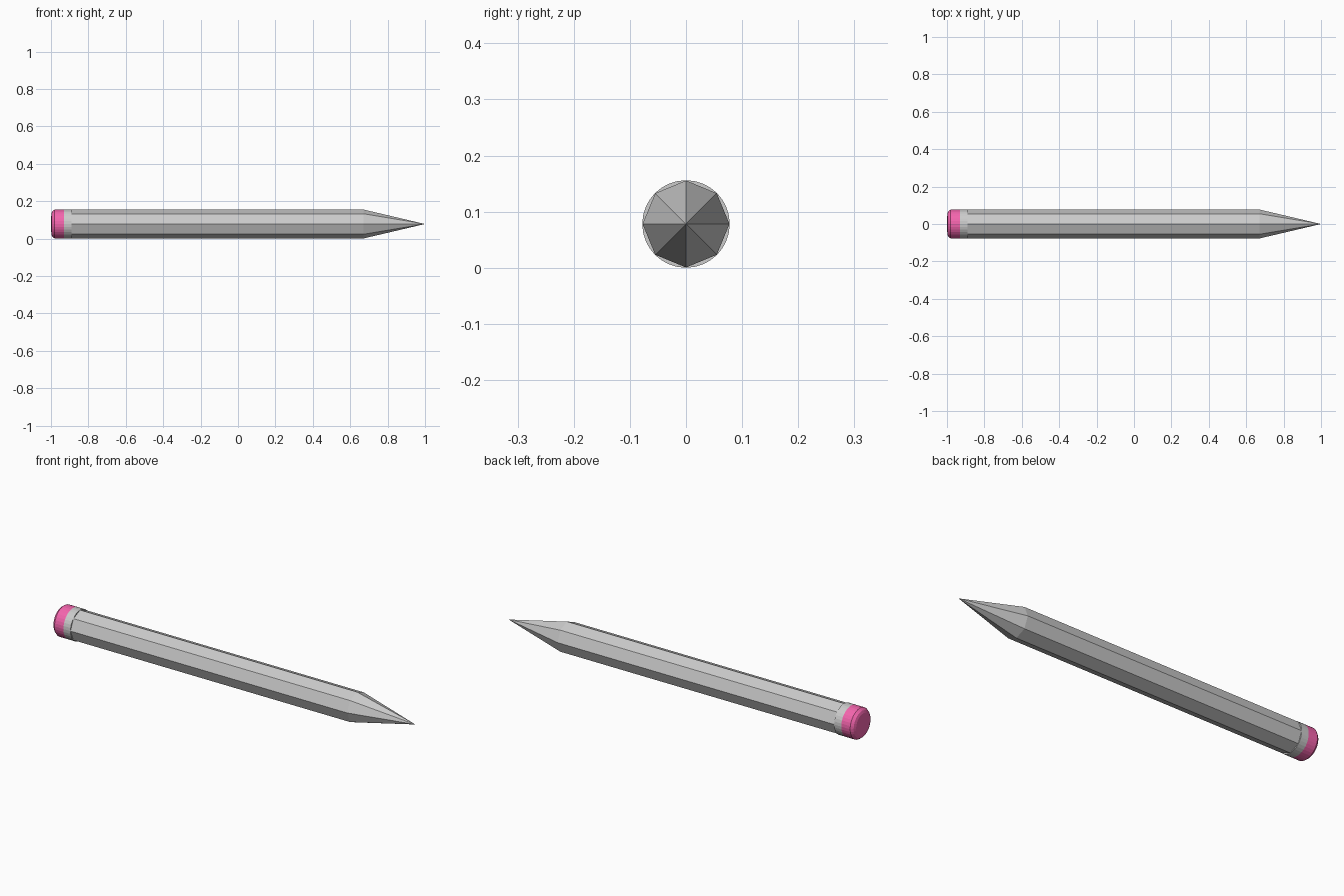
import bpy, bmesh
from math import cos, sin, tau

if "Cube" in bpy.data.objects:
    bpy.data.objects.remove(bpy.data.objects["Cube"])

R = 0.078   # pencil radius, also the height of its axis


def lathe(name, profile, sides, color=None):
    """Spin (x, radius) points round the pencil axis; zero radius makes a pole."""
    bm = bmesh.new()
    rings = []
    for x, r in profile:
        n = sides if r > 0 else 1
        rings.append([bm.verts.new((x, r * cos(tau * i / sides), r * sin(tau * i / sides)))
                      for i in range(n)])
    for a, b in zip(rings, rings[1:]):
        for i in range(sides):
            j = (i + 1) % sides
            quad = [a[i % len(a)], a[j % len(a)], b[j % len(b)], b[i % len(b)]]
            bm.faces.new(list(dict.fromkeys(quad)))
    for ring in (rings[0], rings[-1]):
        if len(ring) > 1:
            bm.faces.new(ring)
    bmesh.ops.recalc_face_normals(bm, faces=bm.faces)
    mesh = bpy.data.meshes.new(name)
    bm.to_mesh(mesh)
    bm.free()
    obj = bpy.data.objects.new(name, mesh)
    obj.location.z = R
    bpy.context.collection.objects.link(obj)
    if color:
        mat = bpy.data.materials.new(name)
        mat.diffuse_color = color
        mat.use_nodes = True
        mat.node_tree.nodes["Principled BSDF"].inputs["Base Color"].default_value = mat.diffuse_color
        mesh.materials.append(mat)
    return obj


# Eight-sided shaft sharpened to a point
lathe("pencil_shaft", [(-0.925, R - 0.0005), (0.67, R - 0.0005), (1.0, 0)], 8)

# Round collar holding the eraser
lathe("ferrule", [(-0.93, R), (-0.89, R)], 32)

# Pink eraser with a softly rounded end
eraser = lathe("eraser", [(-1.0, 0), (-0.998, 0.055), (-0.993, 0.068),
                          (-0.98, R), (-0.93, R)], 32, (0.9, 0.13, 0.42, 1))
